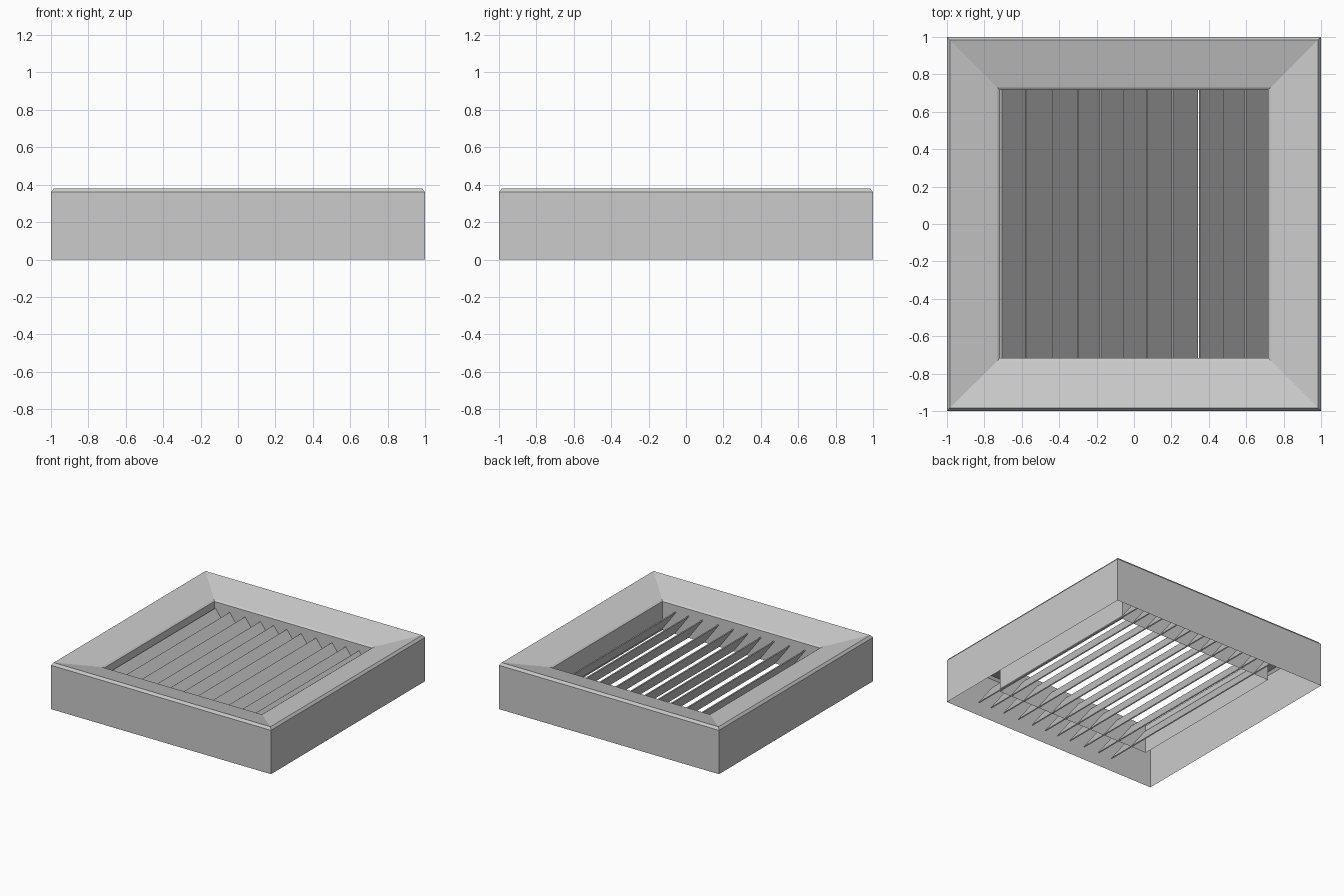
import bpy, bmesh
from mathutils import Vector

if "Cube" in bpy.data.objects:
    bpy.data.objects.remove(bpy.data.objects["Cube"])


def make_object(name, bm):
    bmesh.ops.recalc_face_normals(bm, faces=bm.faces)
    mesh = bpy.data.meshes.new(name)
    bm.to_mesh(mesh)
    bm.free()
    obj = bpy.data.objects.new(name, mesh)
    bpy.context.collection.objects.link(obj)
    return obj


# Frame: one profile (half width, height) swept around the square as an open shell
profile = [(1, 0), (1, .36), (.985, .38), (.73, .315), (.716, .305), (.716, .07)]
bm = bmesh.new()
rings = [[bm.verts.new((sx * r, sy * r, z))
          for sx, sy in ((-1, -1), (1, -1), (1, 1), (-1, 1))]
         for r, z in profile]
for lower, upper in zip(rings, rings[1:]):
    for i in range(4):
        j = (i + 1) % 4
        bm.faces.new((lower[i], lower[j], upper[j], upper[i]))
frame = make_object("vent_frame", bm)


# Louvre slats: thin tilted blades, high on the left, passing under the frame
def slat(index, left, right, top=.25, bottom=.07, thick=.008, half=.95):
    bm = bmesh.new()
    along = Vector((right - left, 0, bottom - top)).normalized()
    normal = Vector((-along.z, 0, along.x)) * thick / 2
    a, b = Vector((left, 0, top)), Vector((right, 0, bottom))
    section = [a + normal, b + normal, b - normal, a - normal]
    face = bm.faces.new([bm.verts.new(p + Vector((0, -half, 0))) for p in section])
    ext = bmesh.ops.extrude_face_region(bm, geom=[face], use_keep_orig=True)
    bmesh.ops.translate(bm, vec=(0, half * 2, 0),
                        verts=[v for v in ext["geom"] if isinstance(v, bmesh.types.BMVert)])
    make_object(f"louvre_slat_{index:02d}", bm)


starts = [-.71, -.58, -.44, -.30, -.18, -.06, .07, .205, .35, .475, .595]
for n, x in enumerate(starts):
    slat(n + 1, x, x + .135)
